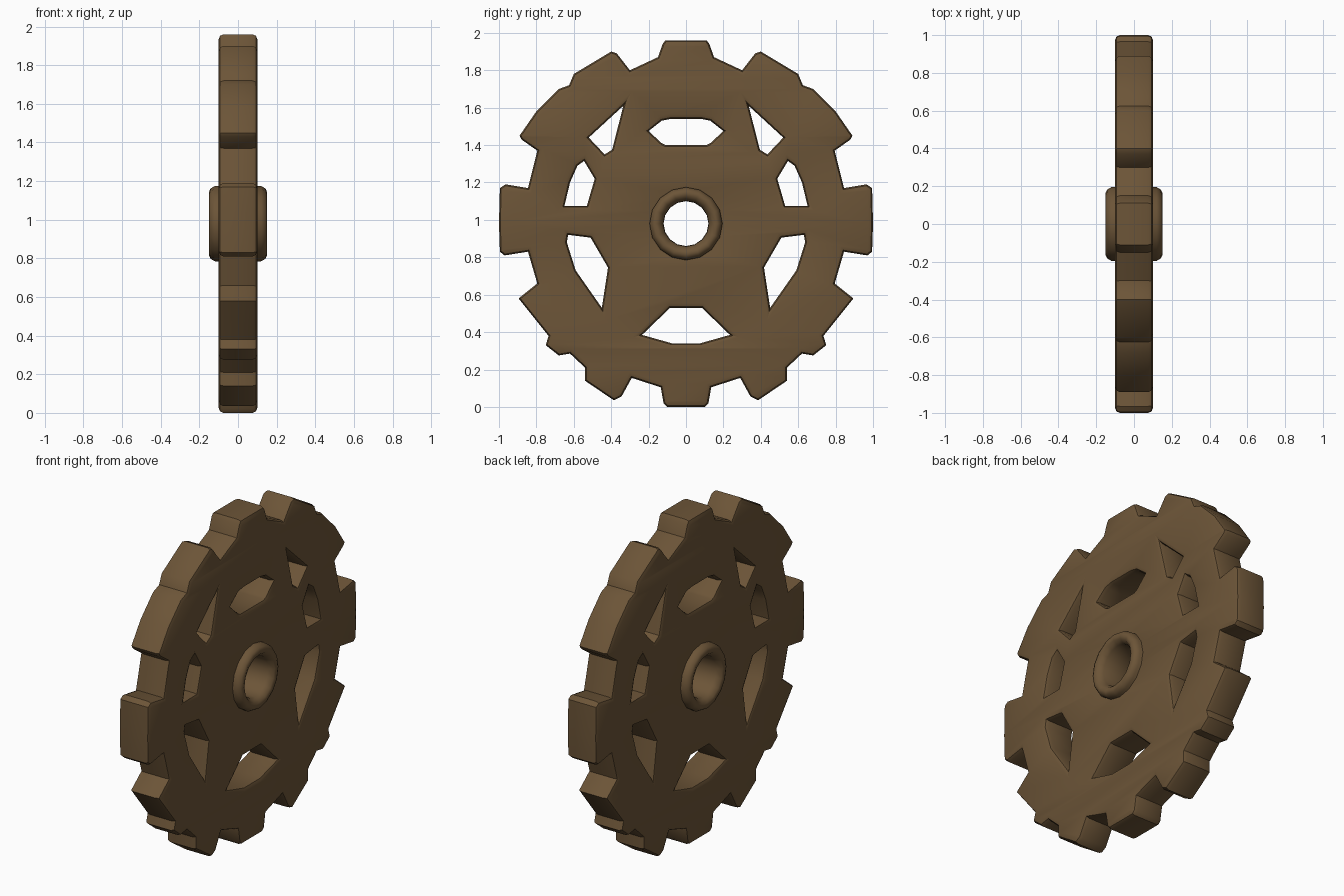
import bpy, bmesh, math
from mathutils import Matrix

if "Cube" in bpy.data.objects:
    bpy.data.objects.remove(bpy.data.objects["Cube"])

CZ = 0.98  # height of the axle

brown = bpy.data.materials.new("dark brown")
brown.diffuse_color = (0.15, 0.09, 0.039, 1)
brown.use_nodes = True
brown.node_tree.nodes["Principled BSDF"].inputs["Base Color"].default_value = brown.diffuse_color


def mirror(half):
    """Close a half outline (y >= 0) by mirroring it across y = 0."""
    return half + [(-y, z) for y, z in reversed(half)]


def flip(loop):
    return [(-y, z) for y, z in reversed(loop)]


def finish(ob, angle):
    ob.data.materials.clear()
    ob.data.materials.append(brown)
    bpy.ops.object.select_all(action='DESELECT')
    ob.select_set(True)
    bpy.context.view_layer.objects.active = ob
    bpy.ops.object.shade_smooth_by_angle(angle=math.radians(angle))


# Toothed rim outline, right half from top to bottom (y, z)
rim = mirror([
    (0.11, 1.96), (0.125, 1.94), (0.15, 1.87), (0.30, 1.80), (0.37, 1.89), (0.40, 1.90),
    (0.60, 1.78), (0.625, 1.72), (0.68, 1.70), (0.80, 1.58), (0.89, 1.45), (0.88, 1.43),
    (0.795, 1.37), (0.845, 1.17), (0.965, 1.19), (0.995, 1.17), (1.0, 0.98), (0.995, 0.83),
    (0.97, 0.81), (0.845, 0.83), (0.795, 0.66), (0.895, 0.58), (0.735, 0.38), (0.75, 0.33),
    (0.68, 0.275), (0.62, 0.285), (0.54, 0.21), (0.54, 0.14), (0.385, 0.035), (0.345, 0.055),
    (0.29, 0.155), (0.135, 0.105), (0.12, 0.02), (0.10, 0.0)])

# Window cut-outs
top_window = mirror([(0.08, 1.54), (0.13, 1.53), (0.20, 1.475), (0.13, 1.41), (0.11, 1.40)])
low_window = mirror([(0.085, 0.53), (0.235, 0.385), (0.075, 0.34)])
side_windows = [
    [(0.335, 1.61), (0.52, 1.44), (0.435, 1.35), (0.395, 1.375)],
    [(0.545, 1.315), (0.58, 1.29), (0.62, 1.20), (0.65, 1.075), (0.53, 1.075), (0.488, 1.22)],
    [(0.51, 0.905), (0.63, 0.92), (0.637, 0.88), (0.59, 0.73), (0.45, 0.53), (0.417, 0.745)],
]
bore = [(0.15 * math.cos(a * math.tau / 16), CZ + 0.15 * math.sin(a * math.tau / 16))
        for a in range(16)]
holes = [top_window, low_window, bore] + side_windows + [flip(w) for w in side_windows]

# Wheel plate: filled outline with holes, extruded with rounded edges
cu = bpy.data.curves.new("toothed_wheel", 'CURVE')
cu.dimensions = '2D'
cu.fill_mode = 'BOTH'
cu.extrude = 0.075
cu.bevel_depth = 0.025
cu.bevel_resolution = 1
cu.offset = -0.025
for loop in [rim] + holes:
    sp = cu.splines.new('POLY')
    sp.points.add(len(loop) - 1)
    for p, (y, z) in zip(sp.points, loop):
        p.co = (y, z, 0, 1)
    sp.use_cyclic_u = True
wheel = bpy.data.objects.new("toothed_wheel", cu)
bpy.context.collection.objects.link(wheel)
bpy.context.view_layer.objects.active = wheel
wheel.select_set(True)
bpy.ops.object.convert(target='MESH')
wheel = bpy.context.view_layer.objects.active
# stand upright: local x -> Y, y -> Z, z -> X
wheel.data.transform(Matrix(((0, 0, 1, 0), (1, 0, 0, 0), (0, 1, 0, 0), (0, 0, 0, 1))))
bm = bmesh.new()
bm.from_mesh(wheel.data)
bmesh.ops.remove_doubles(bm, verts=bm.verts, dist=0.0005)
bmesh.ops.recalc_face_normals(bm, faces=bm.faces)
bm.to_mesh(wheel.data)
bm.free()
finish(wheel, 35)

# Hub ring: closed (x, radius) section turned about the axle
half = [(0.0, 0.195), (0.12, 0.195), (0.142, 0.182), (0.15, 0.165), (0.143, 0.143), (0.115, 0.122)]
section = half + [(0.0, 0.12)] + [(-x, r) for x, r in reversed(half[1:])]
bm = bmesh.new()
N = 16
rings = [[bm.verts.new((x, r * math.cos(i * math.tau / N), CZ + r * math.sin(i * math.tau / N)))
          for x, r in section] for i in range(N)]
for i in range(N):
    a, b = rings[i], rings[(i + 1) % N]
    for j in range(len(section)):
        k = (j + 1) % len(section)
        bm.faces.new((a[j], a[k], b[k], b[j]))
bmesh.ops.recalc_face_normals(bm, faces=bm.faces)
me = bpy.data.meshes.new("hub_ring")
bm.to_mesh(me)
bm.free()
hub = bpy.data.objects.new("hub_ring", me)
bpy.context.collection.objects.link(hub)
finish(hub, 50)
